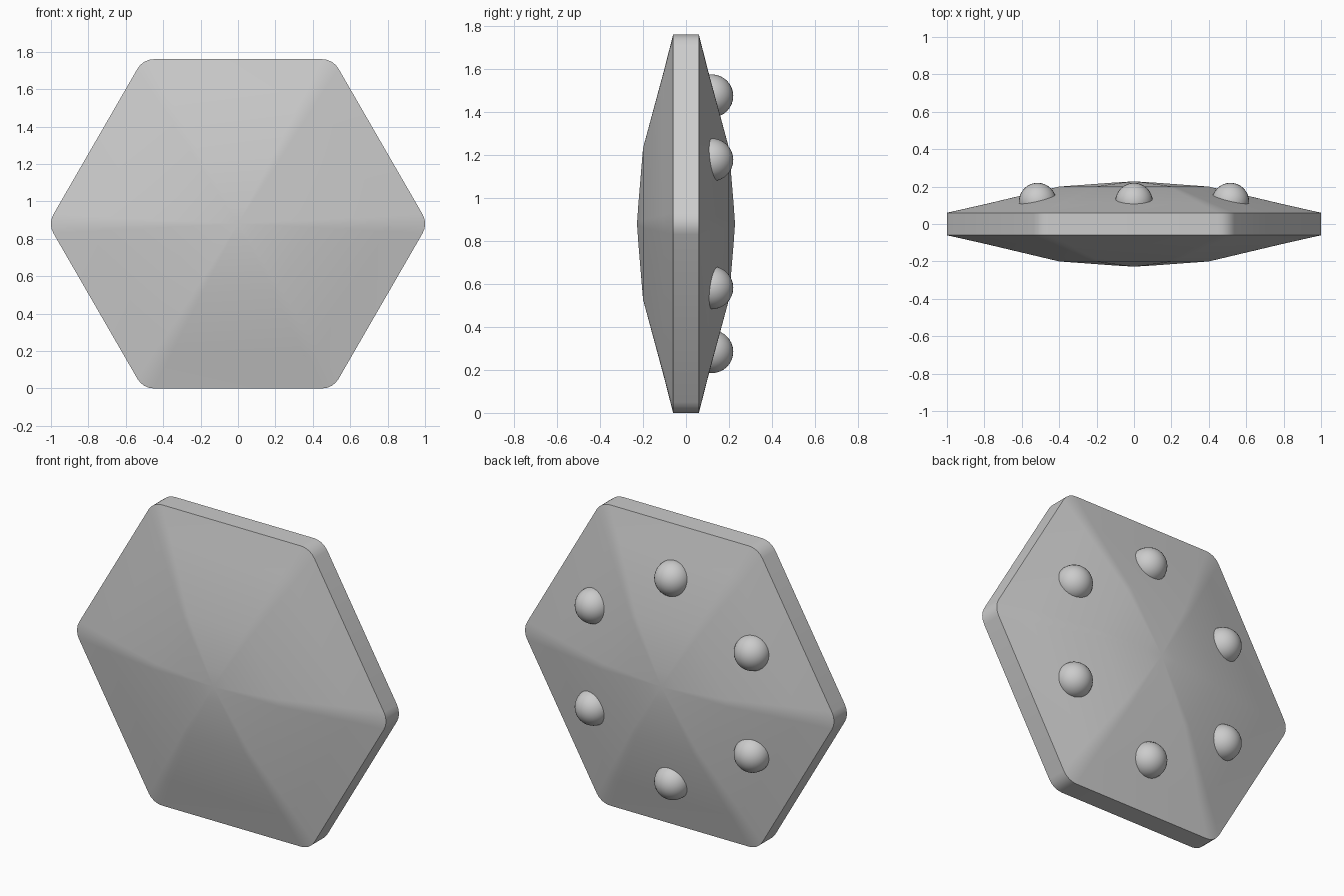
import bpy, bmesh, math

if "Cube" in bpy.data.objects:
    bpy.data.objects.remove(bpy.data.objects["Cube"])

CZ = 0.88          # centre height, also the hexagon apothem
CORNER_R = 0.10    # rounding of the six corners
SEG = 4            # segments per rounded corner


def hex_outline():
    # hexagon with rounded corners, points facing +x and -x
    pts = []
    d = (CZ - CORNER_R) / math.cos(math.pi / 6)
    for k in range(6):
        a = k * math.pi / 3
        for i in range(SEG + 1):
            b = a - math.pi / 6 + i * math.pi / 3 / SEG
            pts.append((d * math.cos(a) + CORNER_R * math.cos(b),
                        d * math.sin(a) + CORNER_R * math.sin(b)))
    return pts


def finish(bm, name):
    bmesh.ops.recalc_face_normals(bm, faces=bm.faces[:])
    me = bpy.data.meshes.new(name)
    bm.to_mesh(me)
    bm.free()
    ob = bpy.data.objects.new(name, me)
    bpy.context.collection.objects.link(ob)
    bpy.ops.object.select_all(action='DESELECT')
    ob.select_set(True)
    bpy.context.view_layer.objects.active = ob
    bpy.ops.object.shade_smooth_by_angle(angle=math.radians(30))
    return ob


# Hexagonal shell: the outline is scaled through (scale, y) rings
half = [(1.0, 0.06), (0.8, 0.105), (0.4, 0.2), (0.1, 0.222)]
profile = [(s, -y) for s, y in reversed(half)] + half
outline = hex_outline()
n = len(outline)
bm = bmesh.new()
rings = [[bm.verts.new((x * s, y, CZ + z * s)) for x, z in outline] for s, y in profile]
for a, b in zip(rings, rings[1:]):
    for i in range(n):
        j = (i + 1) % n
        bm.faces.new((a[i], a[j], b[j], b[i]))
for ring, y in ((rings[0], -0.228), (rings[-1], 0.228)):
    tip = bm.verts.new((0, y, CZ))
    for i in range(n):
        bm.faces.new((ring[i], ring[(i + 1) % n], tip))
finish(bm, "hex_shell")

# Six round studs on the back, one per facet
for k in range(6):
    a = math.radians(30 + 60 * k)
    bm = bmesh.new()
    bmesh.ops.create_uvsphere(bm, u_segments=32, v_segments=16, radius=0.1)
    bmesh.ops.translate(bm, verts=bm.verts[:],
                        vec=(0.595 * math.cos(a), 0.12, CZ + 0.595 * math.sin(a)))
    finish(bm, f"back_stud_{k + 1}")
